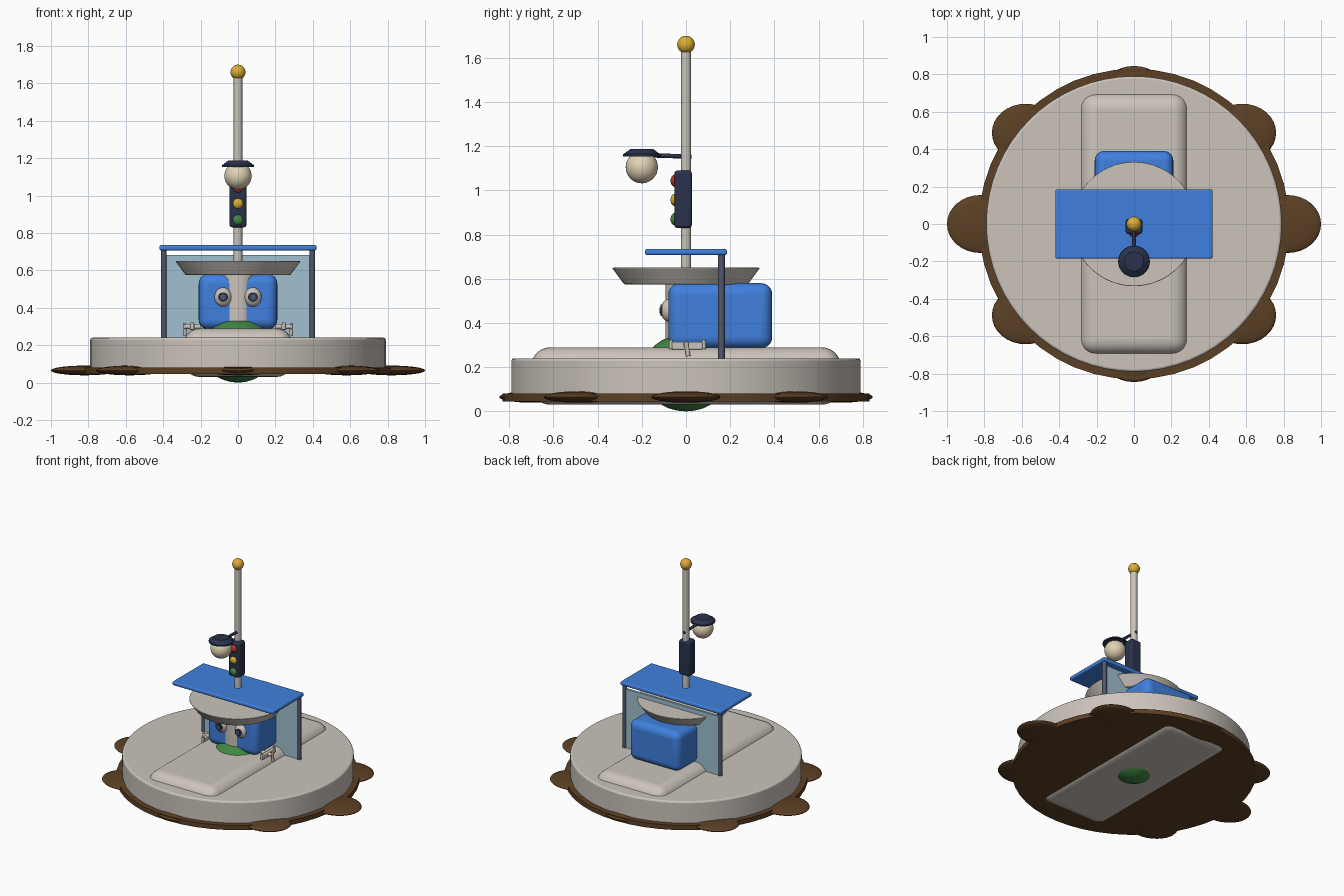
import bpy, bmesh, math
from mathutils import Matrix, Vector

cube = bpy.data.objects.get("Cube")
if cube:
    bpy.data.objects.remove(cube, do_unlink=True)


def material(name, *srgb):
    rgb = [(c / 255 / 12.92) if c < 11 else ((c / 255 + 0.055) / 1.055) ** 2.4 for c in srgb]
    m = bpy.data.materials.new(name)
    m.use_nodes = True
    m.diffuse_color = (*rgb, 1)
    m.node_tree.nodes["Principled BSDF"].inputs["Base Color"].default_value = (*rgb, 1)
    return m


STONE = material("stone", 203, 196, 187)
BLUE = material("blue", 64, 128, 222)
BROWN = material("brown", 92, 64, 36)
GREEN = material("green", 64, 136, 66)
GOLD = material("gold", 222, 174, 50)
NAVY = material("navy", 42, 50, 76)
SLATE = material("slate", 80, 88, 108)
GLASS = material("glass", 160, 192, 208)
CREAM = material("cream", 226, 210, 180)
RED = material("red", 190, 50, 40)


def finish(name, bm, mat, bevel=0, segments=4):
    mesh = bpy.data.meshes.new(name)
    bmesh.ops.recalc_face_normals(bm, faces=bm.faces)
    bm.to_mesh(mesh)
    bm.free()
    obj = bpy.data.objects.new(name, mesh)
    bpy.context.collection.objects.link(obj)
    mesh.materials.append(mat)
    if bevel:
        mod = obj.modifiers.new("rounding", "BEVEL")
        mod.width, mod.segments = bevel, segments
    bpy.ops.object.select_all(action="DESELECT")
    obj.select_set(True)
    bpy.context.view_layer.objects.active = obj
    bpy.ops.object.shade_smooth_by_angle(angle=math.radians(35))
    return obj


def box(name, lo, hi, mat, bevel=0, segments=4):
    lo, hi = Vector(lo), Vector(hi)
    bm = bmesh.new()
    bmesh.ops.create_cube(bm, size=1)
    bmesh.ops.scale(bm, vec=hi - lo, verts=bm.verts)
    bmesh.ops.translate(bm, vec=(lo + hi) / 2, verts=bm.verts)
    return finish(name, bm, mat, bevel, segments)


def ball(name, centre, radii, mat):
    bm = bmesh.new()
    bmesh.ops.create_uvsphere(bm, u_segments=32, v_segments=16, radius=1)
    bmesh.ops.scale(bm, vec=radii, verts=bm.verts)
    bmesh.ops.translate(bm, vec=centre, verts=bm.verts)
    return finish(name, bm, mat)


def rod(name, start, end, radius, mat, end_radius=None, sides=24, bevel=0):
    """Round bar or cone between two points."""
    start, end = Vector(start), Vector(end)
    axis = end - start
    bm = bmesh.new()
    bmesh.ops.create_cone(bm, cap_ends=True, segments=sides, radius1=radius,
                          radius2=radius if end_radius is None else end_radius,
                          depth=axis.length)
    turn = axis.to_track_quat("Z", "Y").to_matrix().to_4x4()
    bm.transform(Matrix.Translation((start + end) / 2) @ turn)
    obj = finish(name, bm, mat, bevel, 3)
    if bevel:
        obj.modifiers["rounding"].limit_method = "ANGLE"
    return obj


# Earth base with eight lobes around an oval
rod("ground_disc", (0, 0, 0.045), (0, 0, 0.08), 0.83, BROWN, sides=48)
for i in range(8):
    a = i * math.tau / 8
    ball("ground_lobe", (0.82 * math.cos(a), 0.69 * math.sin(a), 0.065),
         (0.18, 0.155, 0.026), BROWN)

# Round platform, raised walkway and green mound
rod("platform", (0, 0, 0.06), (0, 0, 0.24), 0.79, STONE, sides=64, bevel=0.012)
box("walkway", (-0.29, -0.7, 0.03), (0.29, 0.7, 0.29), STONE, 0.085, 6)
ball("green_mound", (0, 0, 0.175), (0.195, 0.2, 0.175), GREEN)

# Cabin with face column and round top
box("cabin", (-0.21, -0.08, 0.285), (0.21, 0.39, 0.58), BLUE, 0.05, 5)
rod("face_column", (0, 0, 0.28), (0, 0, 0.6), 0.093, STONE, sides=32)
rod("round_canopy", (0, 0, 0.575), (0, 0, 0.65), 0.28, STONE, 0.335, sides=64, bevel=0.006)

# Shelter: roof and clear back panel
box("shelter_roof", (-0.42, -0.185, 0.707), (0.42, 0.185, 0.735), BLUE, 0.009, 3)
box("back_panel", (-0.39, 0.152, 0.24), (0.39, 0.168, 0.682), GLASS)

# Mirrored parts: posts, eyes and side fittings
for side, s in (("left", 1), ("right", -1)):
    rod(side + "_post", (s * 0.397, 0.16, 0.235), (s * 0.397, 0.16, 0.71), 0.016, SLATE)
    ball(side + "_eye", (s * 0.08, -0.075, 0.457), (0.046, 0.04, 0.052), STONE)
    rod(side + "_iris", (s * 0.08, -0.1, 0.457), (s * 0.08, -0.116, 0.457), 0.026, NAVY)
    rod(side + "_pupil", (s * 0.08, -0.116, 0.457), (s * 0.08, -0.119, 0.457), 0.014, SLATE)
    rod(side + "_tap_pipe", (s * 0.2, 0, 0.3), (s * 0.285, 0, 0.3), 0.014, STONE)
    rod(side + "_tap_spout", (s * 0.285, 0, 0.315), (s * 0.285, 0.01, 0.25), 0.01, STONE)
    box(side + "_tap_bar", (s * 0.245 - 0.012, -0.065, 0.28),
        (s * 0.245 + 0.012, 0.075, 0.315), STONE, 0.005, 2)
    for y in (-0.068, 0.08):
        rod(side + "_tap_knob", (s * 0.245, y, 0.283), (s * 0.245, y, 0.322), 0.01, STONE)

# Mast and finial
rod("mast", (0, 0, 0.3), (0, 0, 1.64), 0.023, STONE)
ball("finial", (0, 0, 1.66), (0.04,) * 3, GOLD)

# Signal box with three lenses
box("signal_box", (-0.045, -0.053, 0.83), (0.045, 0.027, 1.09), NAVY, 0.014, 3)
for z, mat in ((0.87, GREEN), (0.957, GOLD), (1.044, RED)):
    ball("signal_lens", (0, -0.05, z), (0.028, 0.02, 0.028), mat)

# Hanging globe lamp
rod("lamp_arm", (0, 0.025, 1.153), (0, -0.2, 1.16), 0.01, NAVY)
ball("lamp_globe", (0, -0.2, 1.105), (0.073,) * 3, CREAM)
rod("lamp_brim", (0, -0.2, 1.154), (0, -0.2, 1.164), 0.085, NAVY, sides=32)
rod("lamp_cap", (0, -0.2, 1.164), (0, -0.2, 1.187), 0.083, NAVY, 0.052, sides=32)
